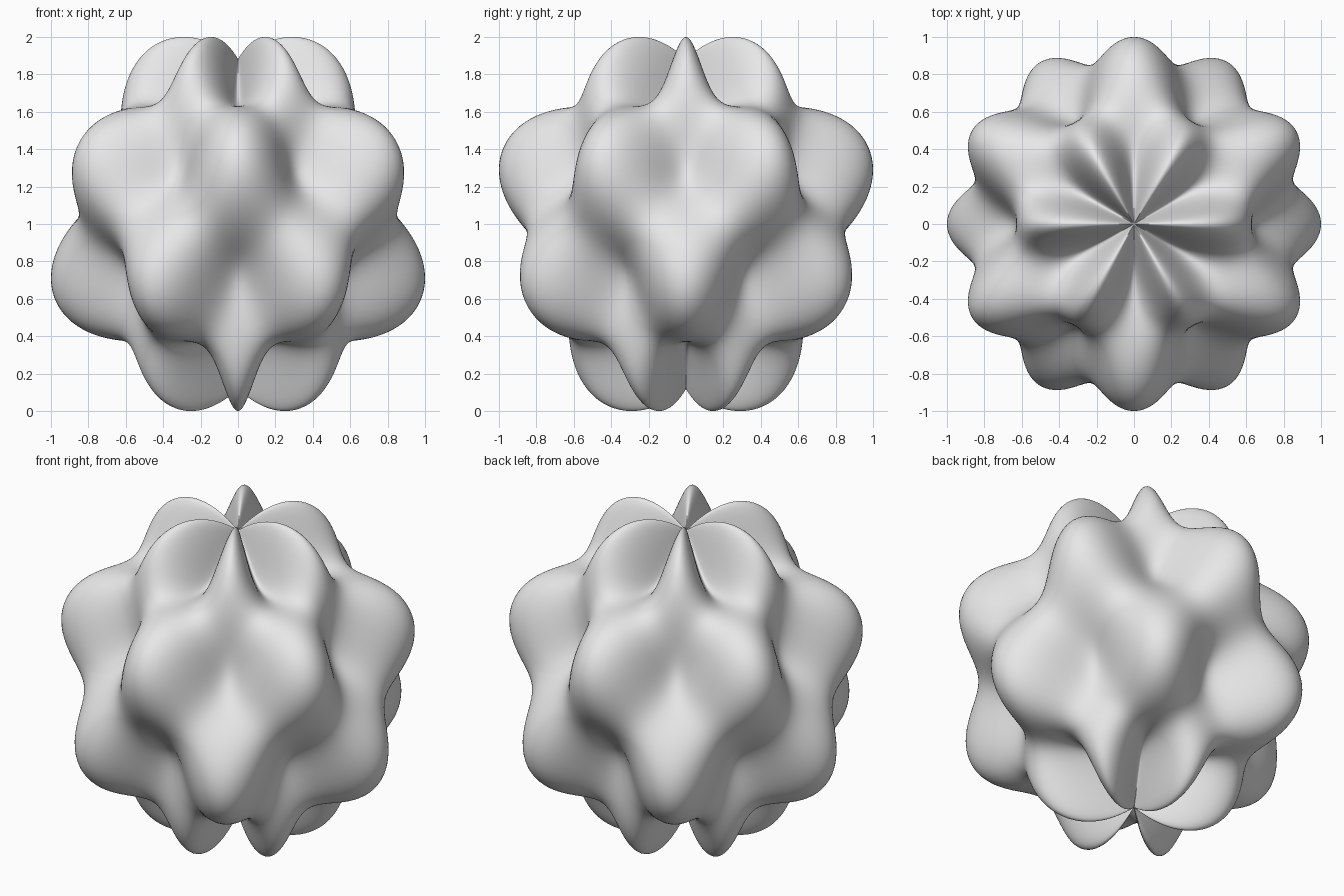
import bpy
import bmesh
from math import sin, cos, atan2, acos

if "Cube" in bpy.data.objects:
    bpy.data.objects.remove(bpy.data.objects["Cube"], do_unlink=True)

BASE_RADIUS = 0.8818   # radius of the undisturbed ball
BUMP = 0.2             # bump height relative to the radius
BANDS = 4              # alternating rows of bumps from pole to pole
LOBES = 6              # bumps around each row

# Plain grey material
grey = bpy.data.materials.new("plain_grey")
colour = (0.8, 0.8, 0.8, 1.0)
grey.use_nodes = True
grey.diffuse_color = colour
grey.node_tree.nodes["Principled BSDF"].inputs["Base Color"].default_value = colour

# Sphere whose radius follows a standing wave of staggered bumps
bm = bmesh.new()
bmesh.ops.create_uvsphere(bm, u_segments=240, v_segments=160, radius=1.0)
for v in bm.verts:
    polar = acos(max(-1.0, min(1.0, v.co.z)))
    around = atan2(v.co.y, v.co.x)
    wave = sin(BANDS * polar) * cos(LOBES * around)
    v.co *= BASE_RADIUS * (1 + BUMP * wave)
    v.co.z += 1.0
for f in bm.faces:
    f.smooth = True

mesh = bpy.data.meshes.new("bumpy_ball")
bm.to_mesh(mesh)
bm.free()
mesh.materials.append(grey)
ball = bpy.data.objects.new("bumpy_ball", mesh)
bpy.context.collection.objects.link(ball)
